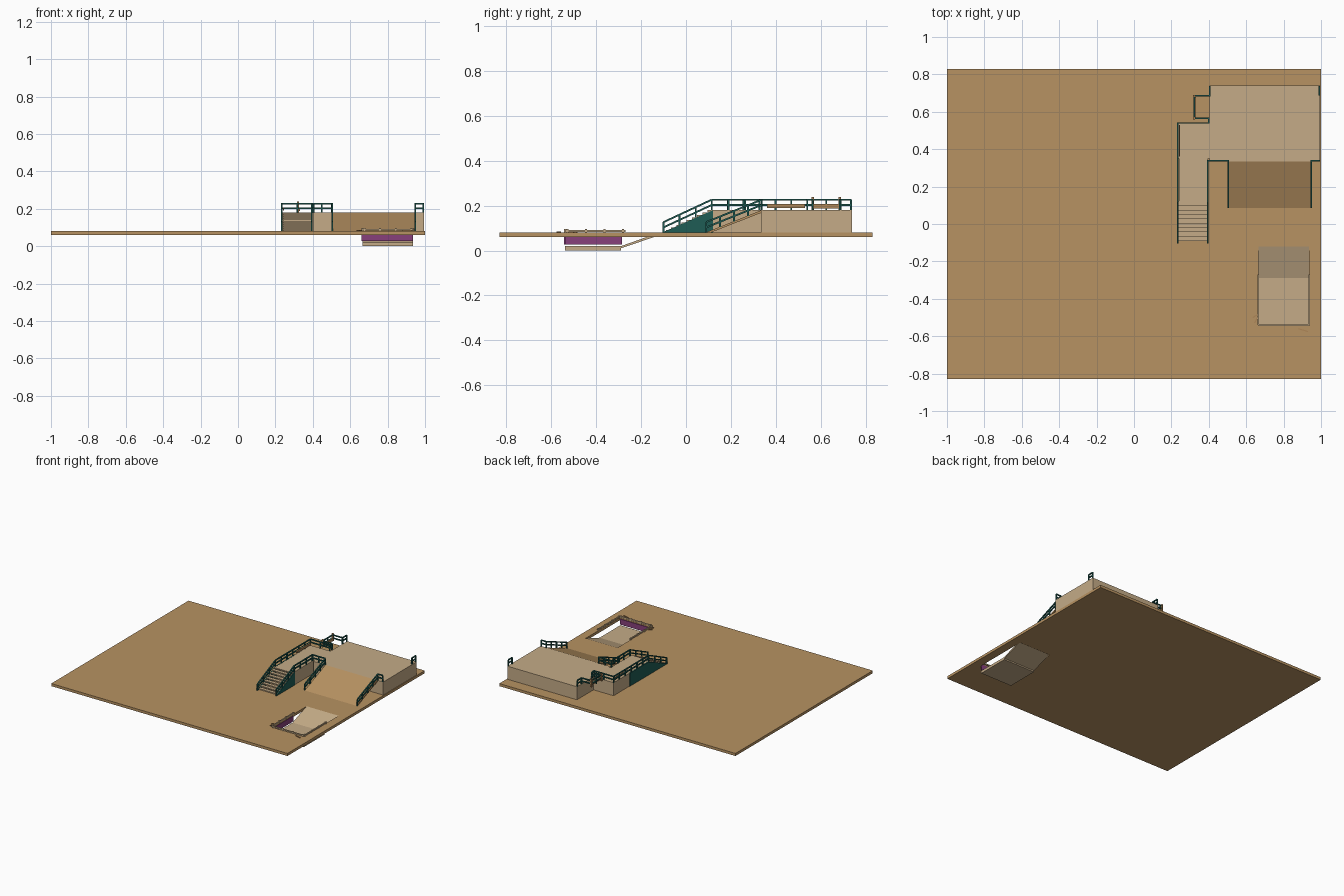
import bpy, math
from mathutils import Vector

if "Cube" in bpy.data.objects:
    bpy.data.objects.remove(bpy.data.objects["Cube"])


def material(name, r, g, b):
    m = bpy.data.materials.new(name)
    m.diffuse_color = tuple((c / 255) ** 2.2 for c in (r, g, b)) + (1,)
    m.use_nodes = True
    m.node_tree.nodes["Principled BSDF"].inputs["Base Color"].default_value = m.diffuse_color
    return m


EARTH = material("earth_brown", 182, 145, 98)
STONE = material("pale_tan", 195, 170, 134)
TEAL = material("dark_teal", 36, 92, 85)
PURPLE = material("purple", 134, 66, 122)
WOOD = material("wood", 172, 132, 88)

BOX_FACES = [(0, 2, 3, 1), (4, 5, 7, 6), (0, 1, 5, 4),
             (2, 6, 7, 3), (0, 4, 6, 2), (1, 3, 7, 5)]


def mesh(name, verts, faces, mat):
    me = bpy.data.meshes.new(name)
    me.from_pydata(verts, [], faces)
    me.materials.append(mat)
    ob = bpy.data.objects.new(name, me)
    bpy.context.collection.objects.link(ob)
    return ob


def box(name, x, y, z, mat):
    return mesh(name, [(a, b, c) for c in z for b in y for a in x], BOX_FACES, mat)


def extrude_x(name, profile, x0, x1, mat):
    """Extrude a (y, z) outline, listed anticlockwise seen from +x."""
    n = len(profile)
    verts = [(x0, y, z) for y, z in profile] + [(x1, y, z) for y, z in profile]
    faces = [tuple(reversed(range(n))), tuple(range(n, 2 * n))]
    faces += [(i, (i + 1) % n, (i + 1) % n + n, i + n) for i in range(n)]
    return mesh(name, verts, faces, mat)


def beam_data(a, b, t):
    """Square bar between two points."""
    a, b = Vector(a), Vector(b)
    d = (b - a).normalized()
    side = d.cross((0, 0, 1)) if abs(d.z) < 0.95 else Vector((1, 0, 0))
    side.normalize()
    up = side.cross(d)
    return [p + side * i * t / 2 + up * j * t / 2
            for p in (a, b) for j in (-1, 1) for i in (-1, 1)]


def bars(name, segments, t, mat):
    verts, faces = [], []
    for a, b in segments:
        k = len(verts)
        verts += beam_data(a, b, t)
        faces += [tuple(i + k for i in f) for f in BOX_FACES]
    return mesh(name, verts, faces, mat)


def railing(name, path, height=0.047, step=0.07, t=0.008):
    """Posts, top rail and middle rail following the floor path."""
    segs = []
    up = Vector((0, 0, height))
    for p, q in zip(path, path[1:]):
        p, q = Vector(p), Vector(q)
        segs += [(p + up, q + up), (p + up * 0.5, q + up * 0.5)]
        n = max(1, round((q - p).length / step))
        for i in range(n + 1):
            f = p.lerp(q, i / n)
            segs.append((f, f + up))
    return bars(name, segs, t, TEAL)


# Ground slabs surrounding the sunken bay
G0, G1, TOP = 0.06, 0.08, 0.18
box("ground_main", (-1, 0.665), (-0.83, 0.83), (G0, G1), EARTH)
box("ground_back", (0.665, 1), (-0.12, 0.83), (G0, G1), EARTH)
box("ground_front", (0.665, 1), (-0.83, -0.54), (G0, G1), EARTH)
box("ground_side", (0.935, 1), (-0.54, -0.12), (G0, G1), EARTH)

# Sunken bay: floor, sloping entry and two painted walls
box("bay_floor", (0.665, 0.935), (-0.54, -0.29), (0, 0.02), STONE)
extrude_x("bay_ramp", [(-0.29, 0.01), (-0.12, 0.068), (-0.12, 0.08), (-0.29, 0.02)],
          0.665, 0.935, STONE)
box("bay_wall_left", (0.660, 0.668), (-0.54, -0.285), (0.028, 0.07), PURPLE)
box("bay_wall_front", (0.665, 0.935), (-0.543, -0.535), (0.028, 0.07), PURPLE)

# Low curb bars on short blocks around the bay
for name, a, b in (("left", (0.665, -0.54), (0.665, -0.27)),
                   ("right", (0.937, -0.54), (0.937, -0.27)),
                   ("front", (0.665, -0.54), (0.937, -0.54))):
    segs = [((*a, 0.088), (*b, 0.088))]
    for i in range(4):
        p = Vector(a).lerp(Vector(b), 0.04 + i * 0.92 / 3)
        segs.append(((p.x, p.y, 0.079), (p.x, p.y, 0.096)))
    bars("bay_curb_" + name, segs, 0.009, STONE)
bars("loose_boards", [((0.635, -0.50, 0.083), (0.66, -0.485, 0.083)),
                      ((0.645, -0.53, 0.083), (0.66, -0.50, 0.083)),
                      ((0.88, -0.56, 0.083), (0.93, -0.575, 0.083))], 0.006, WOOD)

# Raised platform and landings
box("platform", (0.405, 0.995), (0.335, 0.74), (G1, TOP), STONE)
box("upper_landing", (0.235, 0.405), (0.35, 0.54), (G1, TOP), STONE)
box("stair_landing", (0.24, 0.395), (0.12, 0.35), (G1, TOP), STONE)

# Wide ramp
extrude_x("wide_ramp", [(0.085, 0.08), (0.11, 0.08), (0.335, 0.168), (0.335, TOP)],
          0.505, 0.945, EARTH)

# Stairs with side panels
STEPS = 9
for i in range(STEPS):
    y = -0.09 + i * 0.21 / STEPS
    z = G1 + (i + 1) * (TOP - G1) / STEPS
    box(f"stair_tread_{i + 1}", (0.238, 0.392), (y, y + 0.025), (z - 0.008, z), STONE)
box("landing_side_panel", (0.231, 0.239), (0.12, 0.35), (G1, TOP), TEAL)
for name, x in (("left", 0.231), ("right", 0.39)):
    extrude_x("stair_panel_" + name,
              [(-0.10, G1), (0.12, G1), (0.12, TOP), (-0.10, G1 + 0.003)],
              x, x + 0.008, TEAL)

# Railings
railing("stair_rail_left", [(0.235, -0.10, G1), (0.235, 0.115, TOP),
                            (0.235, 0.54, TOP), (0.40, 0.54, TOP), (0.40, 0.565, TOP)])
railing("stair_rail_right", [(0.394, -0.10, G1), (0.394, 0.115, TOP),
                             (0.394, 0.338, TOP), (0.502, 0.338, TOP)])
railing("porch_rail", [(0.40, 0.565, TOP), (0.322, 0.565, TOP),
                       (0.322, 0.685, TOP), (0.405, 0.685, TOP), (0.405, 0.735, TOP)])
railing("corner_rail_back", [(0.99, 0.69, TOP), (0.99, 0.735, TOP)])
railing("corner_rail_front", [(0.947, 0.338, TOP), (0.99, 0.338, TOP)])
for name, x in (("left", 0.503), ("right", 0.947)):
    railing("ramp_rail_" + name, [(x, 0.09, G1), (x, 0.338, TOP)])

# Wooden boards and posts by the small porch
box("landing_board", (0.241, 0.247), (0.36, 0.53), (0.19, 0.208), WOOD)
box("porch_board", (0.326, 0.332), (0.57, 0.68), (0.187, 0.208), WOOD)
for i, y in enumerate((0.565, 0.685)):
    box(f"porch_post_{i + 1}", (0.316, 0.327), (y - 0.006, y + 0.006), (TOP, 0.238), WOOD)
